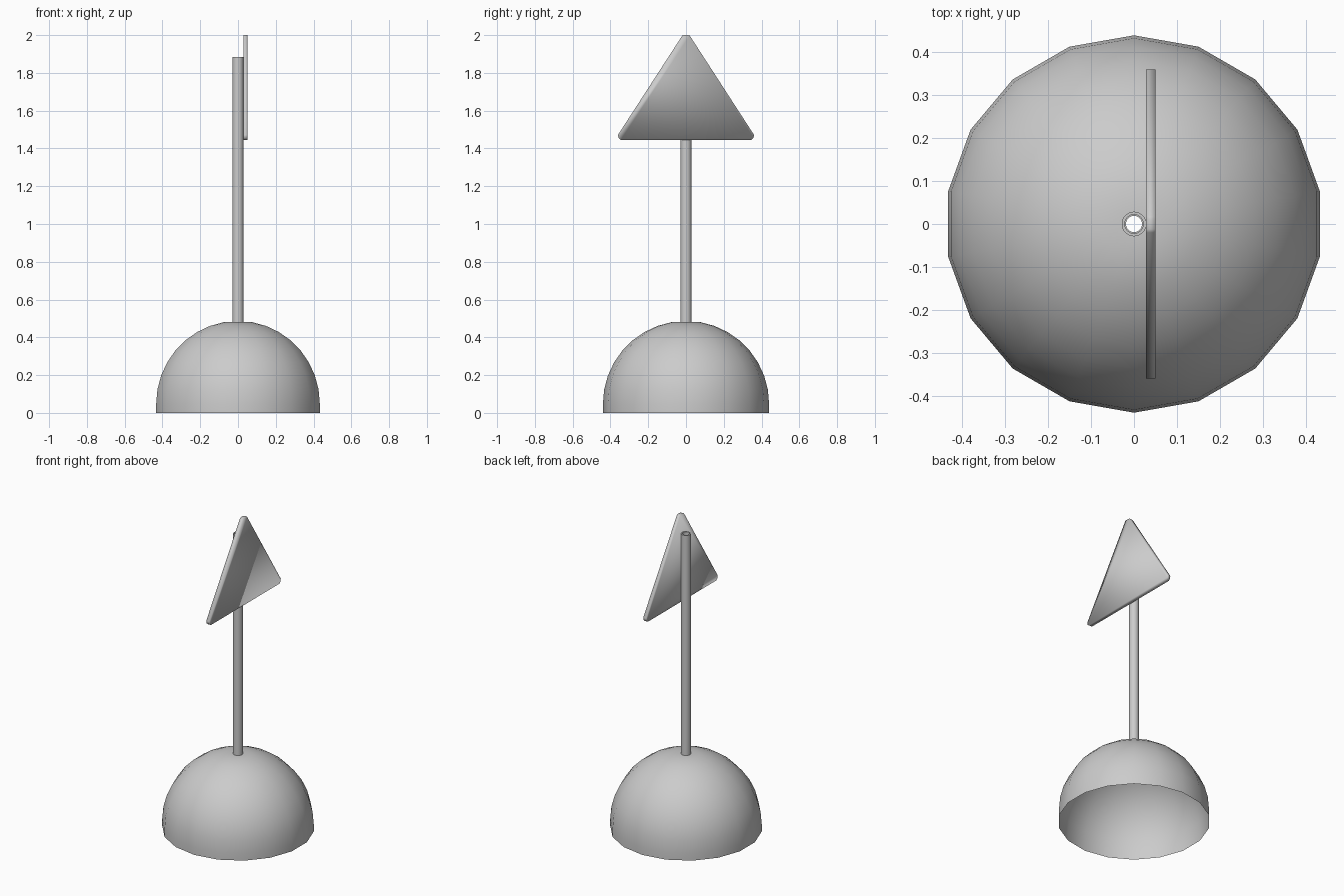
import bpy, bmesh
from math import sin, cos, pi, radians

if "Cube" in bpy.data.objects:
    bpy.data.objects.remove(bpy.data.objects["Cube"])


def finish(name, bm, angle):
    bmesh.ops.recalc_face_normals(bm, faces=bm.faces[:])
    mesh = bpy.data.meshes.new(name)
    bm.to_mesh(mesh)
    bm.free()
    obj = bpy.data.objects.new(name, mesh)
    bpy.context.collection.objects.link(obj)
    bpy.ops.object.select_all(action='DESELECT')
    obj.select_set(True)
    bpy.context.view_layer.objects.active = obj
    bpy.ops.object.shade_smooth_by_angle(angle=radians(angle))
    return obj


def lathe(name, profile, sides, closed=False):
    """Spin (radius, z) points round the z axis, first corner on +y."""
    bm = bmesh.new()
    rings = [[bm.verts.new((r * sin(2 * pi * i / sides), r * cos(2 * pi * i / sides), z))
              for i in range(sides)] for r, z in profile]
    pairs = list(zip(rings, rings[1:]))
    if closed:
        pairs.append((rings[-1], rings[0]))
    for a, b in pairs:
        for i in range(sides):
            j = (i + 1) % sides
            bm.faces.new((a[i], a[j], b[j], b[i]))
    return finish(name, bm, 40)


# Hollow dome base, open below, with a small hole under the tube
R, CENTRE = 0.44, 0.047
dome = [(R, 0.0)]
dome += [(R * cos(radians(a)), CENTRE + R * sin(radians(a))) for a in range(0, 81, 10)]
dome.append((0.019, 0.48))
base = lathe("dome_base", dome, 18)
# Outward normals on the open shell
if base.data.polygons[0].normal.dot(base.data.polygons[0].center) < 0:
    base.data.flip_normals()

# Hollow pole
lathe("pole", [(0.029, 0.478), (0.029, 1.885), (0.022, 1.885), (0.022, 0.478)], 18, closed=True)

# Triangular sign plate with clipped corners
half = [(0.345, 1.445), (0.357, 1.455), (0.36, 1.472), (0.02, 1.997), (0.012, 2.0)]
outline = half + [(-y, z) for y, z in reversed(half)]
bm = bmesh.new()
face = bm.faces.new([bm.verts.new((0.028, y, z)) for y, z in outline])
ext = bmesh.ops.extrude_face_region(bm, geom=[face])
bmesh.ops.translate(bm, vec=(0.022, 0, 0),
                    verts=[v for v in ext["geom"] if isinstance(v, bmesh.types.BMVert)])
finish("sign_plate", bm, 100)
